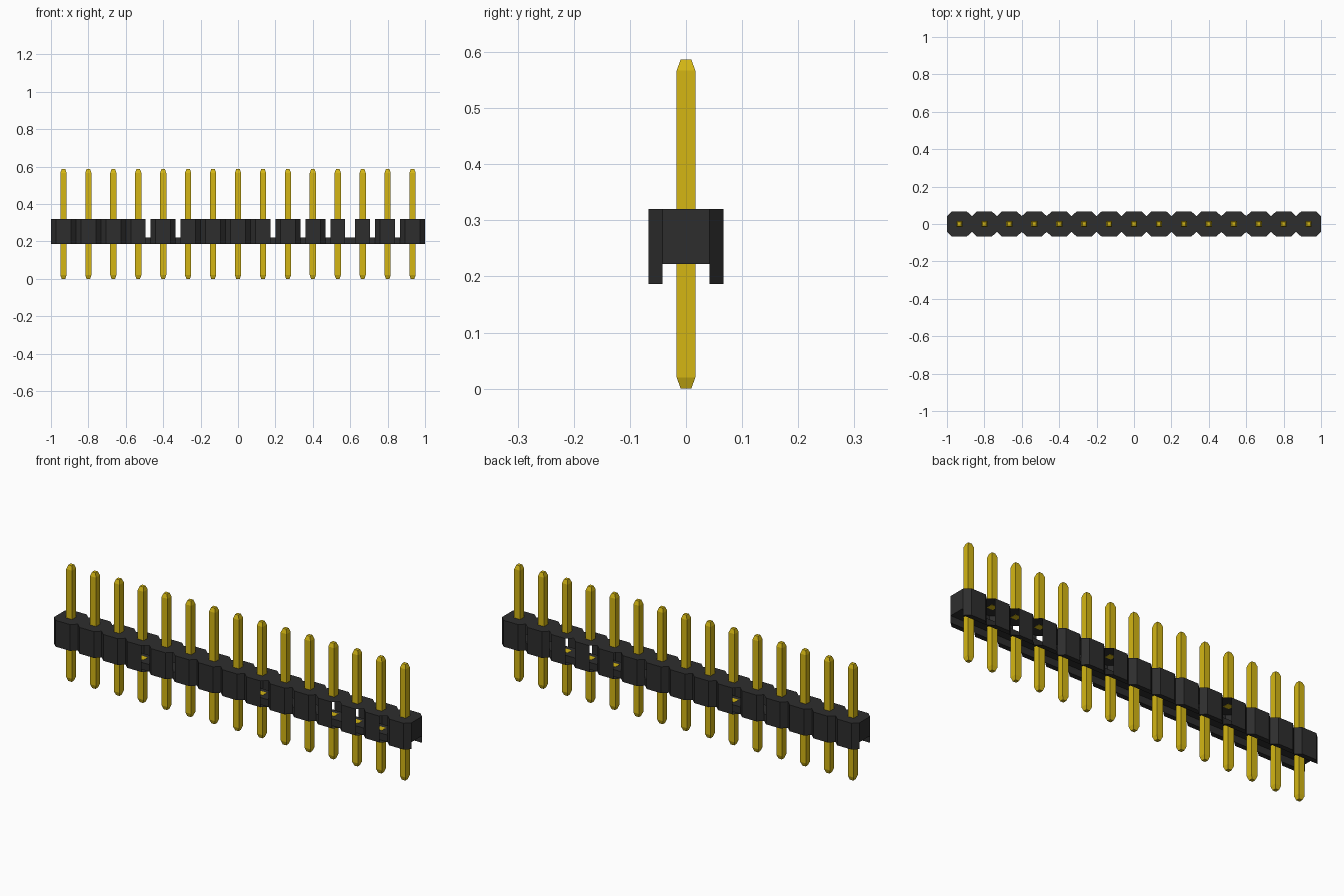
import bpy
import bmesh
from mathutils import Vector

cube = bpy.data.objects.get("Cube")
if cube:
    bpy.data.objects.remove(cube, do_unlink=True)

COUNT = 15
PITCH = 2 / COUNT
FOOT, FLOOR, TOP = 0.187, 0.222, 0.32      # housing heights
DEPTH, WAIST, FLAT = 0.067, 0.042, 0.04    # half sizes of the plan
PIN, TIP, TAPER, HEIGHT = 0.0165, 0.0095, 0.02, 0.587
# Segments whose chamfer panels are open on each side
OPEN = {-1: {5, 10, 11, 12}, 1: {3, 8, 11, 12, 13}}


def make_material(name, color, roughness):
    mat = bpy.data.materials.new(name)
    mat.use_nodes = True
    mat.diffuse_color = color
    bsdf = mat.node_tree.nodes["Principled BSDF"]
    bsdf.inputs["Base Color"].default_value = color
    bsdf.inputs["Roughness"].default_value = roughness
    return mat


def add_face(bm, points, outward):
    """Add a face turned towards the outward direction."""
    face = bm.faces.new([bm.verts.new(p) for p in points])
    face.normal_update()
    if face.normal.dot(Vector(outward)) < 0:
        face.normal_flip()


def finish(bm, name, mat):
    bmesh.ops.remove_doubles(bm, verts=bm.verts, dist=0.0001)
    mesh = bpy.data.meshes.new(name)
    bm.to_mesh(mesh)
    bm.free()
    mesh.materials.append(mat)
    obj = bpy.data.objects.new(name, mesh)
    bpy.context.collection.objects.link(obj)


def wall(bm, a, b, low, high, outward):
    """Upright rectangle over the plan line from a to b."""
    add_face(bm, [(*a, low), (*b, low), (*b, high), (*a, high)], outward)


def add_segment(bm, index, cx):
    half = PITCH / 2
    left, right = cx - half, cx + half
    # Octagonal top and recessed floor
    plan = [(left, -WAIST), (cx - FLAT, -DEPTH), (cx + FLAT, -DEPTH), (right, -WAIST),
            (right, WAIST), (cx + FLAT, DEPTH), (cx - FLAT, DEPTH), (left, WAIST)]
    add_face(bm, [(x, y, TOP) for x, y in plan], (0, 0, 1))
    add_face(bm, [(x, y, FLOOR) for x, y in (plan[0], plan[3], plan[4], plan[7])], (0, 0, -1))
    for s in (-1, 1):
        # Flat outer panel, channel wall and foot
        a, b = (cx - FLAT, s * DEPTH), (cx + FLAT, s * DEPTH)
        c, d = (right, s * WAIST), (left, s * WAIST)
        wall(bm, a, b, FOOT, TOP, (0, s, 0))
        wall(bm, c, d, FOOT, FLOOR, (0, -s, 0))
        add_face(bm, [(*p, FOOT) for p in (a, b, c, d)], (0, 0, -1))
        # Chamfer panels
        for side, inner, outer in ((-1, a, d), (1, b, c)):
            if index not in OPEN[side]:
                wall(bm, inner, outer, FOOT, TOP, (side, s, 0))


def add_pin_part(bm, cx, base, shoulder, tip):
    """Square post with a tapered end, running from base to tip."""
    rings = []
    for half, z in ((PIN, base), (PIN, shoulder), (TIP, tip)):
        rings.append([bm.verts.new((cx + x * half, y * half, z))
                      for x, y in ((-1, -1), (1, -1), (1, 1), (-1, 1))])
    faces = [bm.faces.new(rings[0]), bm.faces.new(rings[-1])]
    for lower, upper in zip(rings, rings[1:]):
        for i in range(4):
            j = (i + 1) % 4
            faces.append(bm.faces.new((lower[i], lower[j], upper[j], upper[i])))
    bmesh.ops.recalc_face_normals(bm, faces=faces)


black = make_material("black plastic", (0.027, 0.027, 0.027, 1), 0.6)
gold = make_material("gold metal", (0.66, 0.47, 0.007, 1), 0.4)
centers = [(i - (COUNT - 1) / 2) * PITCH for i in range(COUNT)]

# Housing strip with its two end walls
bm = bmesh.new()
for i, cx in enumerate(centers):
    add_segment(bm, i, cx)
for end in (-1, 1):
    wall(bm, (end, -WAIST), (end, WAIST), FLOOR, TOP, (end, 0, 0))
finish(bm, "housing", black)

# Pins above and below the housing
bm = bmesh.new()
for cx in centers:
    add_pin_part(bm, cx, TOP - 0.001, HEIGHT - TAPER, HEIGHT)
finish(bm, "upper_pins", gold)

bm = bmesh.new()
for cx in centers:
    add_pin_part(bm, cx, FLOOR + 0.001, TAPER, 0)
finish(bm, "lower_pins", gold)
